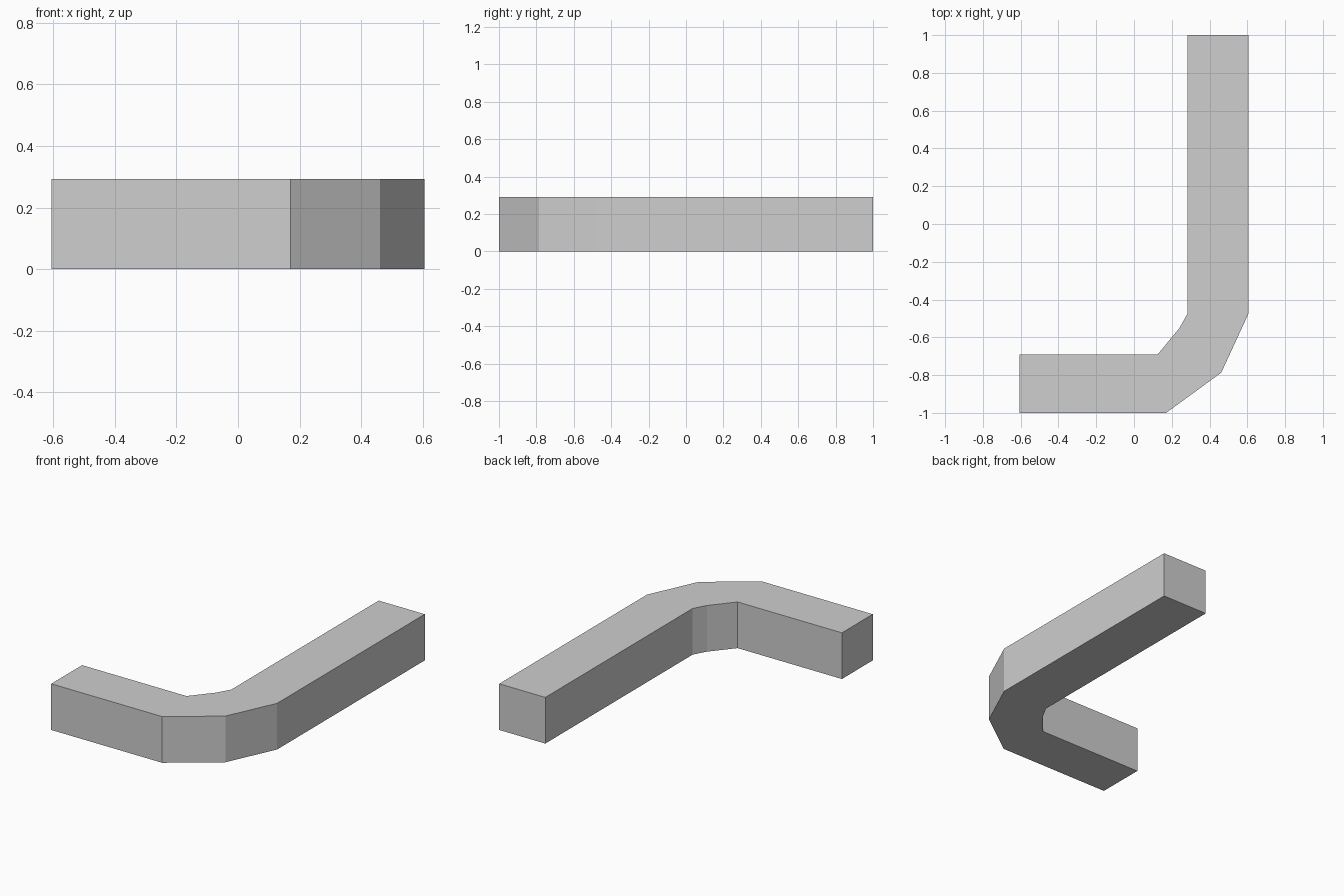
import bpy
import bmesh

cube = bpy.data.objects.get("Cube")
if cube:
    bpy.data.objects.remove(cube, do_unlink=True)

HEIGHT = 0.292

# Paired outer and inner points along the bent bar, from the short end to the long end
OUTER = [(-0.606, -1.0), (0.17, -1.0), (0.462, -0.787), (0.606, -0.475), (0.606, 1.0)]
INNER = [(-0.606, -0.692), (0.124, -0.692), (0.24, -0.552), (0.284, -0.473), (0.284, 1.0)]

# Plain grey
grey = bpy.data.materials.new("light_grey")
grey.use_nodes = True
colour = (0.62, 0.62, 0.62, 1.0)
grey.diffuse_color = colour
grey.node_tree.nodes["Principled BSDF"].inputs["Base Color"].default_value = colour

# Bent bar: a strip of quads raised to full height
bm = bmesh.new()
outer = [bm.verts.new((x, y, 0)) for x, y in OUTER]
inner = [bm.verts.new((x, y, 0)) for x, y in INNER]
base = [bm.faces.new((outer[i], outer[i + 1], inner[i + 1], inner[i]))
        for i in range(len(OUTER) - 1)]
raised = bmesh.ops.extrude_face_region(bm, geom=base, use_keep_orig=True)
top = [v for v in raised["geom"] if isinstance(v, bmesh.types.BMVert)]
bmesh.ops.translate(bm, verts=top, vec=(0, 0, HEIGHT))
bmesh.ops.recalc_face_normals(bm, faces=bm.faces[:])

mesh = bpy.data.meshes.new("bent_bar")
bm.to_mesh(mesh)
bm.free()
mesh.materials.append(grey)
bar = bpy.data.objects.new("bent_bar", mesh)
bpy.context.collection.objects.link(bar)
